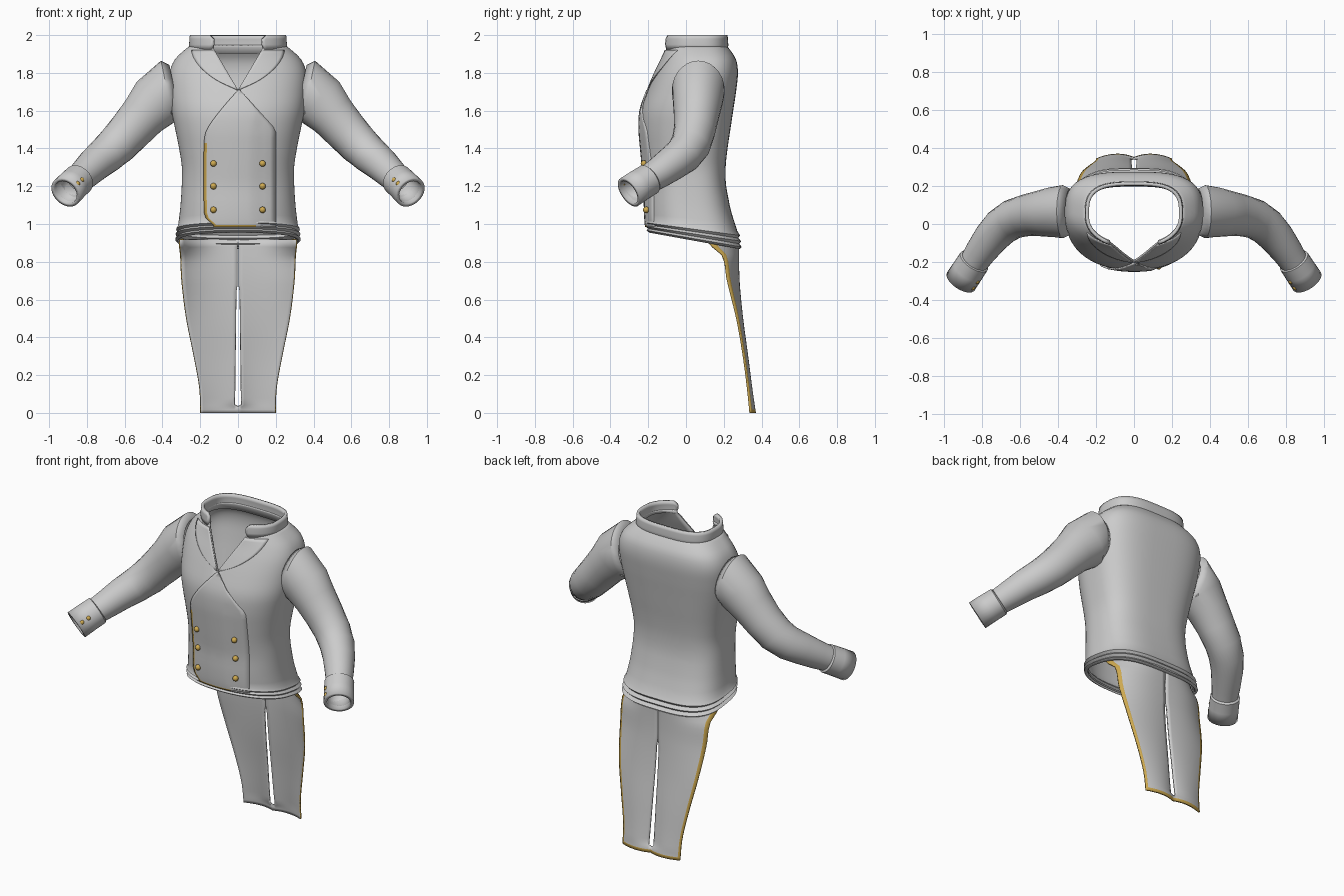
import bpy, bmesh, math
from mathutils import Vector

if "Cube" in bpy.data.objects:
    bpy.data.objects.remove(bpy.data.objects["Cube"])

def material(name, rgb):
    m = bpy.data.materials.new(name)
    m.diffuse_color = (*rgb, 1)
    m.use_nodes = True
    m.node_tree.nodes["Principled BSDF"].inputs["Base Color"].default_value = m.diffuse_color
    return m

GREY = material("grey_cloth", (0.60, 0.60, 0.60))
GOLD = material("gold_trim", (0.62, 0.40, 0.08))

def curve(xs, ys, x):
    """Smooth interpolation through a short table (xs rising)."""
    x = min(max(x, xs[0]), xs[-1])
    i = max(k for k in range(len(xs) - 1) if xs[k] <= x)
    def slope(k):
        a, b = max(k - 1, 0), min(k + 1, len(xs) - 1)
        return (ys[b] - ys[a]) / (xs[b] - xs[a])
    h = xs[i + 1] - xs[i]
    t = (x - xs[i]) / h
    return ((2*t**3 - 3*t*t + 1) * ys[i] + (t**3 - 2*t*t + t) * h * slope(i)
            + (3*t*t - 2*t**3) * ys[i + 1] + (t**3 - t*t) * h * slope(i + 1))

def sheet(name, rows, closed=False, thick=0.0, mirror=False, gold=None):
    """Surface from rows of points; gold(row, column) picks trim faces."""
    bm = bmesh.new()
    vs = [[bm.verts.new(p) for p in row] for row in rows]
    n = len(rows[0])
    for r in range(len(rows) - 1):
        for c in range(n if closed else n - 1):
            d = (c + 1) % n
            f = bm.faces.new((vs[r][c], vs[r][d], vs[r + 1][d], vs[r + 1][c]))
            f.material_index = int(bool(gold and gold(r, c)))
    bmesh.ops.remove_doubles(bm, verts=bm.verts, dist=0.0002)
    me = bpy.data.meshes.new(name)
    bm.to_mesh(me)
    bm.free()
    return finish(name, me, thick, mirror)

def finish(name, me, thick=0.0, mirror=False, mats=(GREY, GOLD)):
    ob = bpy.data.objects.new(name, me)
    bpy.context.collection.objects.link(ob)
    for m in mats:
        me.materials.append(m)
    if mirror:
        ob.modifiers.new("mirror", 'MIRROR').merge_threshold = 0.0005
    if thick:
        s = ob.modifiers.new("thickness", 'SOLIDIFY')
        s.thickness, s.offset = thick, -1
        s.material_offset = -1          # lining stays grey
    bpy.ops.object.select_all(action='DESELECT')
    ob.select_set(True)
    bpy.context.view_layer.objects.active = ob
    bpy.ops.object.shade_smooth_by_angle(angle=math.radians(40))
    return ob

# Torso profile: half width, front and back depth by height
Z = [.955, 1.0, 1.1, 1.2, 1.3, 1.4, 1.5, 1.6, 1.7, 1.8, 1.87, 1.92, 1.95]
HALF = [.325, .32, .305, .298, .297, .312, .332, .352, .363, .362, .335, .285, .245]
FRONT = [-.20, -.21, -.215, -.215, -.225, -.235, -.243, -.238, -.205, -.165, -.135, -.12, -.115]
BACK = [.29, .28, .235, .213, .21, .22, .235, .25, .265, .275, .265, .235, .21]
V_LOW, PF, PB = 1.71, 0.9, 0.65

def section(z):
    f, b = curve(Z, FRONT, z), curve(Z, BACK, z)
    return curve(Z, HALF, z), (f + b) / 2, (b - f) / 2

def opening(z):
    return max(0.0, min(.13, .13 * (z - V_LOW) / .22))

def ring(z, gap, n=72, grow=0.0):
    a, yc, b = section(z)
    a, b = a + grow, b + grow
    t0 = math.asin((gap / a) ** (1 / PF)) if gap > 0 else 0
    pts = []
    for i in range(n + 1):
        t = t0 + (2 * math.pi - 2 * t0) * i / n
        s, c = math.sin(t), math.cos(t)
        p = PF if c > 0 else PB
        x = math.copysign(abs(s) ** p, s) * a if 0 < i < n else (gap if i == 0 else -gap)
        pts.append((x, yc - math.copysign(abs(c) ** p, c) * b))
    return pts

def front_y(x, z):
    a, yc, b = section(z)
    return yc - b * max(0, 1 - (abs(x) / a) ** (2 / PF)) ** (PF / 2)

# Torso shell: open V neck, hem dropping to the back with creased folds
levels = [.955, .965, .975, .985, .995, 1.005, 1.02]
levels += [1.05 + .03 * i for i in range(22)] + [V_LOW]
levels += [V_LOW + .02 * i for i in range(1, 13)]
rows = []
for k, z in enumerate(levels):
    drop = max(0, min(1, (1.14 - z) / .18)) * .18
    fold = (.008 if k % 2 else -.006) if k < 6 else 0
    pts = ring(z, opening(z), grow=fold)
    rows.append([(x, y, z - drop * (y + .2)) for x, y in pts])
sheet("torso", rows, thick=.012)

# Standing collar, ends slightly rounded at the front
rows = []
for z, g, gap in ((1.925, .012, .14), (1.95, .014, .13), (1.98, .012, .13), (2.0, .01, .15)):
    pts = ring(1.95, gap, grow=g)
    rows.append([(x, y, z - (.02 * max(0, y) / .2 if z < 1.94 else 0)) for x, y in pts])
sheet("collar", rows, thick=.018)

# Overlapping front panel with a gold edge
def panel_edge(z):
    return -curve([1.0, 1.03, 1.06, 1.43, 1.5, 1.6, V_LOW],
                  [.13, .17, .18, .18, .165, .095, 0], z)
heights = [.985, .995, 1.03] + [1.06 + .037 * i for i in range(11)] \
    + [1.43 + .028 * i for i in range(1, 11)]
rows = []
for z in heights:
    e = panel_edge(z)
    end = .2 if z < 1.5 else .2 - .19 * (z - 1.5) / .21
    xs = [e, e + .016] + [e + .016 + (end - e - .016) * i / 12 for i in range(1, 13)]
    rows.append([(x, front_y(x, z) - (.009 if x < .1 else .003), z) for x in xs])
sheet("front_panel", rows, thick=.008,
      gold=lambda r, c: (c == 0 and heights[r] < 1.42) or (r == 0 and c < 9))

# Lapels lying on the chest beside the V
rows = []
for i in range(12):
    z = V_LOW + .002 + .019 * i
    inner = opening(z)
    outer = max(inner + .004, curve([1.71, 1.76, 1.82, 1.88, 1.93], [.004, .11, .19, .235, .25], z))
    outer = min(outer, section(z)[0] * .95)
    rows.append([(x, front_y(x, z) - .006, z)
                 for x in (inner + (outer - inner) * k / 8 for k in range(9))])
sheet("lapels", rows, thick=.006, mirror=True)

# Coat tails: two joined panels with a centre slit and gold outer and lower edges
TZ = [0, .13, .3, .5, .7, .84, .9, .94]
TW = [.20, .205, .235, .275, .30, .307, .315, .315]
TE = [.345, .332, .31, .275, .225, .195, .12, .10]
TB = [.375, .355, .333, .306, .287, .283, .284, .284]
heights = [0, .018, .036, .045] + [.08 + .04 * i for i in range(22)]
us = [1, .93] + [.93 * (1 - i / 12) for i in range(1, 13)]
rows = []
for z in heights:
    w, e, b = (curve(TZ, t, z) for t in (TW, TE, TB))
    s = 0 if z < .04 or z > .88 else (.016 - .008 * z / .65 if z < .65 else .002)
    dip = .022 * (1 - z)
    rows.append([(s + (w - s) * u, b - (b - e) * u ** 3 - dip * (1 - u) ** 4, z) for u in us])
sheet("coat_tails", rows, thick=.01, mirror=True,
      gold=lambda r, c: heights[r] < .89 and (c == 0 or r == 0))

# Sleeves and cuffs: rings swept along the arm
def tube(name, stations, n=28, thick=0.0):
    rows = []
    for i, (c, ru, rv) in enumerate(stations):
        a = Vector(stations[max(i - 1, 0)][0])
        b = Vector(stations[min(i + 1, len(stations) - 1)][0])
        t = (b - a).normalized()
        if name == "sleeves" and i < 2:
            t = Vector((.98, 0, -.2)).normalized()      # armhole plane
        u = t.cross(Vector((0, 0, 1))).normalized()
        v = t.cross(u)
        rows.append([Vector(c) + u * ru * math.cos(q) + v * rv * math.sin(q)
                     for q in (2 * math.pi * k / n for k in range(n))])
    return sheet(name, rows, closed=True, thick=thick, mirror=True)

tube("sleeves", [((.335, .065, 1.705), .12, .14), ((.375, .065, 1.705), .14, .163),
                 ((.43, .062, 1.65), .132, .148), ((.50, .055, 1.575), .12, .125),
                 ((.57, .045, 1.495), .11, .115), ((.64, .025, 1.42), .105, .108),
                 ((.70, -.015, 1.365), .10, .10), ((.755, -.075, 1.32), .092, .092),
                 ((.81, -.15, 1.267), .082, .082), ((.85, -.21, 1.23), .074, .074),
                 ((.90, -.285, 1.18), .072, .072)], thick=.006)
tube("cuffs", [((.838, -.19, 1.24), .076, .076), ((.842, -.196, 1.236), .085, .085),
               ((.875, -.246, 1.205), .086, .086), ((.912, -.302, 1.168), .087, .087)], thick=.02)

# Gold buttons on the chest and cuffs
def button(name, pos, r):
    bm = bmesh.new()
    bmesh.ops.create_uvsphere(bm, u_segments=14, v_segments=8, radius=r)
    me = bpy.data.meshes.new(name)
    bm.to_mesh(me)
    bm.free()
    finish(name, me, mats=(GOLD,)).location = pos

for side in (-1, 1):
    for z in (1.075, 1.2, 1.32):
        button("front_button", (side * .13, front_y(.13, z) - .012, z), .017)
    button("cuff_button", (side * .85, -.335, 1.213), .014)
    button("cuff_button", (side * .828, -.303, 1.233), .014)
